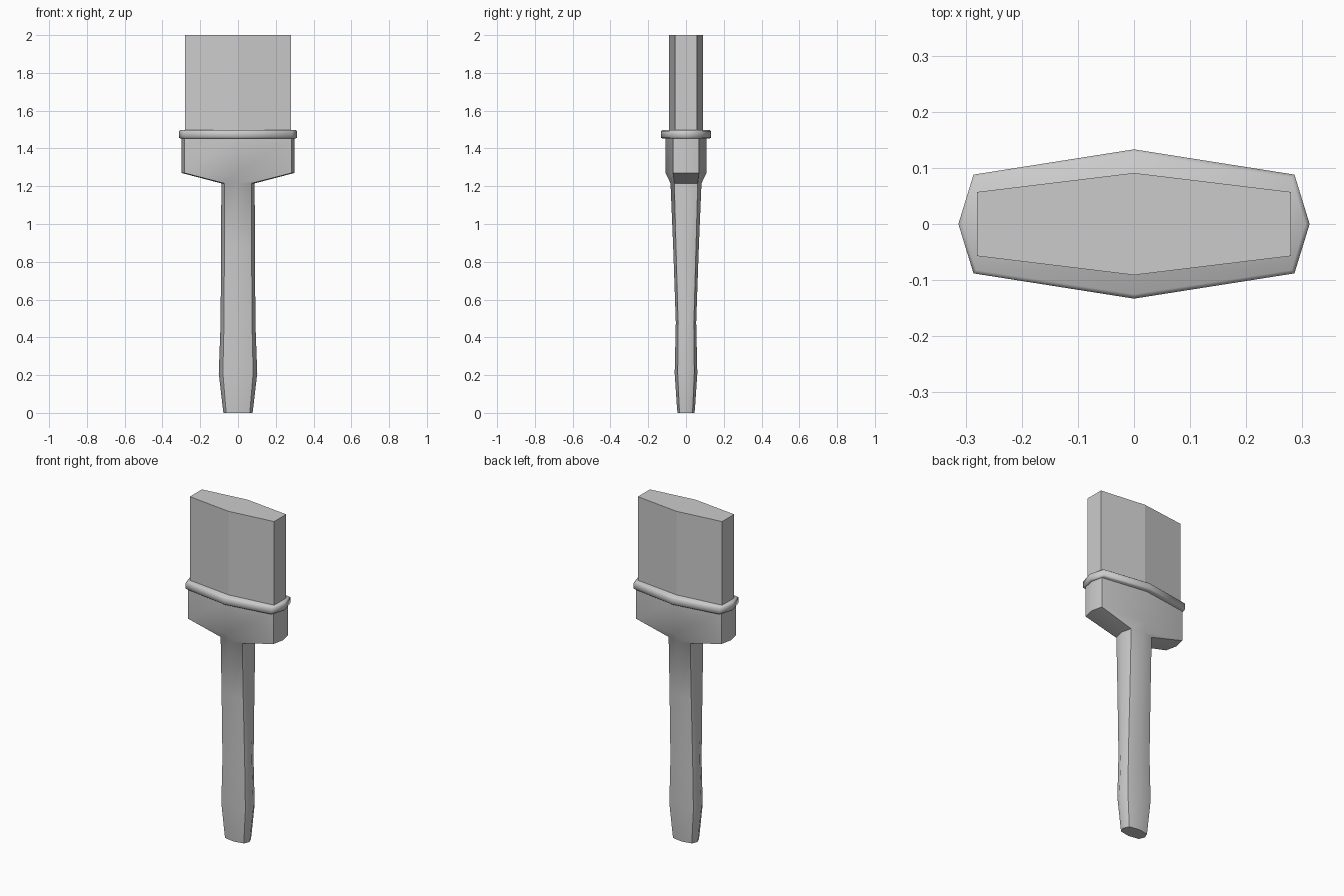
import bpy, bmesh, math

if "Cube" in bpy.data.objects:
    bpy.data.objects.remove(bpy.data.objects["Cube"])


def loft(name, rings, smooth=None):
    """Skin a stack of rings (lists of xyz points) and cap both ends."""
    bm = bmesh.new()
    loops = [[bm.verts.new(p) for p in ring] for ring in rings]
    n = len(loops[0])
    for a, b in zip(loops, loops[1:]):
        for i in range(n):
            j = (i + 1) % n
            bm.faces.new((a[i], a[j], b[j], b[i]))
    bm.faces.new(loops[0][::-1])
    bm.faces.new(loops[-1])
    bmesh.ops.recalc_face_normals(bm, faces=bm.faces[:])
    mesh = bpy.data.meshes.new(name)
    bm.to_mesh(mesh)
    bm.free()
    ob = bpy.data.objects.new(name, mesh)
    bpy.context.collection.objects.link(ob)
    if smooth:
        bpy.ops.object.select_all(action='DESELECT')
        ob.select_set(True)
        bpy.context.view_layer.objects.active = ob
        bpy.ops.object.shade_smooth_by_angle(angle=math.radians(smooth))
    return ob


def octagon(z, w, d, cx, cy):
    """Eight-sided section: tips at w and d, corners at cx, cy."""
    return [(w, 0, z), (cx, cy, z), (0, d, z), (-cx, cy, z),
            (-w, 0, z), (-cx, -cy, z), (0, -d, z), (cx, -cy, z)]


def hexagon(z):
    return [(0.28, -0.057, z), (0.28, 0.057, z), (0, 0.091, z),
            (-0.28, 0.057, z), (-0.28, -0.057, z), (0, -0.091, z)]


# handle widening into the ferrule block
handle = [
    (0.00, 0.077, 0.045, 0.062, 0.034),
    (0.03, 0.081, 0.048, 0.065, 0.036),
    (0.21, 0.102, 0.060, 0.080, 0.044),
    (0.48, 0.092, 0.054, 0.074, 0.042),
    (0.88, 0.090, 0.068, 0.072, 0.053),
    (1.215, 0.088, 0.082, 0.072, 0.062),
    (1.27, 0.298, 0.108, 0.283, 0.068),
    (1.46, 0.298, 0.108, 0.283, 0.068),
]
loft("handle", [octagon(*s) for s in handle], 50)

# collar lip around the bristle root
collar = [
    (1.452, 0.305, 0.125, 0.279, 0.082),
    (1.458, 0.313, 0.133, 0.286, 0.088),
    (1.492, 0.313, 0.133, 0.286, 0.088),
    (1.498, 0.305, 0.125, 0.281, 0.082),
]
loft("collar", [octagon(*s) for s in collar], 60)

# bristle block
loft("bristles", [hexagon(1.46), hexagon(2.0)])
